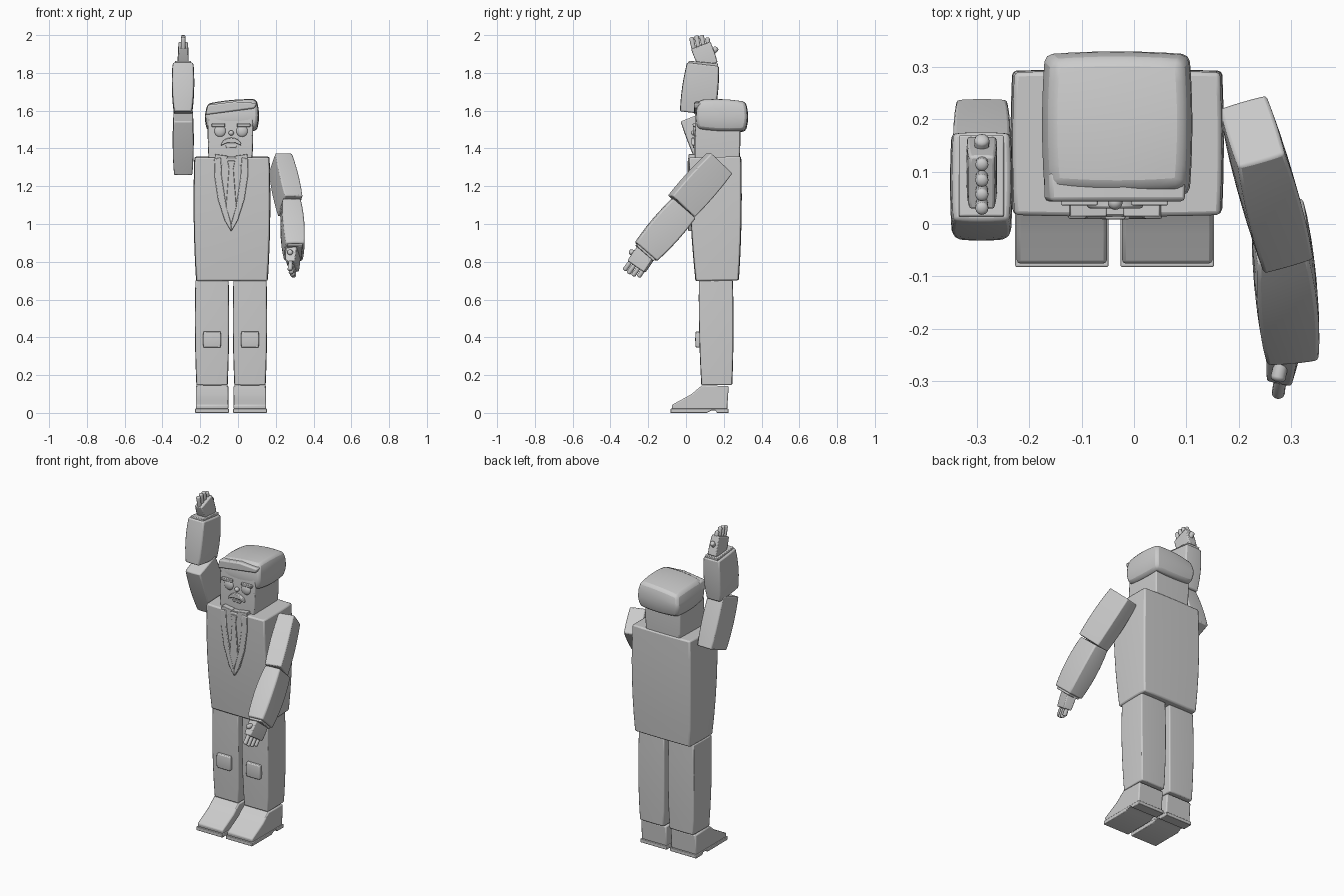
import bpy, bmesh, math
from mathutils import Vector as V

if "Cube" in bpy.data.objects:
    bpy.data.objects.remove(bpy.data.objects["Cube"])

CX = -0.036  # body centre line


def finish(name, bm, bevel=0.006):
    bmesh.ops.recalc_face_normals(bm, faces=bm.faces)
    me = bpy.data.meshes.new(name)
    bm.to_mesh(me)
    bm.free()
    ob = bpy.data.objects.new(name, me)
    bpy.context.collection.objects.link(ob)
    if bevel:
        m = ob.modifiers.new("bevel", 'BEVEL')
        m.width, m.segments = bevel, 2
        m.limit_method, m.angle_limit = 'ANGLE', math.radians(50)
    bpy.ops.object.select_all(action='DESELECT')
    bpy.context.view_layer.objects.active = ob
    ob.select_set(True)
    bpy.ops.object.shade_smooth_by_angle(angle=math.radians(35))
    return ob


def block(name, p0, p1, s0, s1, side=(1, 0, 0), bulge=0.01, bevel=0.006, cap=0.0, shape=None):
    """Softly bulging block from p0 to p1; s0 and s1 are (width, depth) at the two ends."""
    p0, p1 = V(p0), V(p1)
    axis = (p1 - p0).normalized()
    wd = V(side)
    wd = (wd - axis * wd.dot(axis)).normalized()
    dd = axis.cross(wd)
    bm = bmesh.new()
    bmesh.ops.create_cube(bm, size=2)
    bmesh.ops.subdivide_edges(bm, edges=bm.edges, cuts=5, use_grid_fill=True)
    for vt in bm.verts:
        u, v, w = vt.co
        t = (w + 1) / 2
        b = bulge * (1 - w * w)
        a = (s0[0] * (1 - t) + s1[0] * t) / 2 + b + bulge * 0.4 * (1 - v * v)
        d = (s0[1] * (1 - t) + s1[1] * t) / 2 + b + bulge * 0.4 * (1 - u * u)
        vt.co = p0.lerp(p1, t) + wd * u * a + dd * v * d + axis * w * cap * (1 - u * u * 0.5 - v * v * 0.5)
        if shape:
            shape(vt.co)
    return finish(name, bm, bevel)


def prism(name, pts, axis, lo, hi, bevel=0.004):
    """Extrude a profile along x (pts are y, z) or along y (pts are x, z)."""
    bm = bmesh.new()
    mk = (lambda p, h: (h, p[0], p[1])) if axis == 'x' else (lambda p, h: (p[0], h, p[1]))
    face = bm.faces.new([bm.verts.new(mk(p, lo)) for p in pts])
    ext = bmesh.ops.extrude_face_region(bm, geom=[face])
    off = V((hi - lo, 0, 0)) if axis == 'x' else V((0, hi - lo, 0))
    bmesh.ops.translate(bm, verts=[g for g in ext['geom'] if isinstance(g, bmesh.types.BMVert)], vec=off)
    return finish(name, bm, bevel)


def ball(name, co, r, squash=1.0):
    bm = bmesh.new()
    bmesh.ops.create_uvsphere(bm, u_segments=20, v_segments=12, radius=r)
    for v in bm.verts:
        v.co = V((v.co.x, v.co.y * squash, v.co.z)) + V(co)
    return finish(name, bm, 0)


def finger(name, a, b, r):
    """Round finger with a domed tip."""
    a, b = V(a), V(b)
    q = (b - a).to_track_quat('Z', 'Y')
    length = (b - a).length
    bm = bmesh.new()
    bmesh.ops.create_uvsphere(bm, u_segments=12, v_segments=8, radius=r)
    for v in bm.verts:
        v.co.z = v.co.z * 0.6 + (length - r * 0.6 if v.co.z > -1e-5 else r * 0.6)
        v.co = a + q @ v.co
    return finish(name, bm, 0)


def hand(tag, wrist, along, across, lengths, lean):
    """Palm, four fingers and a thumb; across points to the thumb side."""
    wrist, along, across, lean = V(wrist), V(along).normalized(), V(across).normalized(), V(lean).normalized()
    tip = wrist + along * 0.085
    normal = along.cross(across)
    block(tag + "_palm", wrist - along * 0.03, tip, (0.056, 0.10), (0.048, 0.108), normal, 0.002, 0.005)
    for i, ln in enumerate(lengths):
        base = tip + across * (-0.041 + 0.0275 * i)
        finger(f"{tag}_finger_{i + 1}", base - lean * 0.012, base + lean * ln, 0.0125)
    root = wrist + along * 0.022 + across * 0.035
    finger(tag + "_thumb", root, root + across * 0.042 + along * 0.022, 0.0145)


# jacket
block("jacket_torso", (CX + 0.004, 0.165, 0.70), (CX + 0.004, 0.153, 1.355), (0.374, 0.224), (0.392, 0.272),
      bulge=0.008, bevel=0.008)

# head and hair
block("head", (CX - 0.004, 0.165, 1.34), (CX - 0.004, 0.17, 1.61), (0.228, 0.235), (0.232, 0.225), bulge=0.004)


def tilt_hair(co):
    if co.z > 1.58:
        co.z += (co.x - CX) * 0.09


block("hair_cap", (CX + 0.004, 0.187, 1.502), (CX + 0.004, 0.192, 1.64), (0.25, 0.245), (0.245, 0.235),
      bulge=0.014, bevel=0.014, cap=0.016, shape=tilt_hair)
prism("hair_fringe", [(-0.172, 1.578), (0.088, 1.612), (0.1, 1.64), (-0.02, 1.648), (-0.16, 1.63)],
      'y', 0.043, 0.10, 0.008)

# face
for s, tag in ((-1, "right"), (1, "left")):
    x = CX - 0.001
    ball(tag + "_eye", (x + s * 0.058, 0.05, 1.492), 0.031, 0.45)
    block(tag + "_eyebrow", (x + s * 0.067, 0.047, 1.514), (x + s * 0.067, 0.047, 1.532),
          (0.07, 0.02), (0.07, 0.024), bulge=0, bevel=0.003)
ball("nose", (CX, 0.041, 1.482), 0.014)
arc = [(CX + 0.054 * math.cos(math.pi * i / 10), 1.415 + 0.042 * math.sin(math.pi * i / 10)) for i in range(11)]
prism("moustache", arc + [(CX - 0.025, 1.428), (CX + 0.025, 1.428)], 'y', 0.03, 0.07)
block("lower_lip", (CX, 0.045, 1.402), (CX, 0.045, 1.416), (0.05, 0.016), (0.06, 0.016), bulge=0, bevel=0.003)

# lapels, shirt, collar and tie
for s, tag in ((-1, "right"), (1, "left")):
    P = lambda pts: [(CX + s * a, b) for a, b in pts]
    prism(tag + "_lapel", P([(0.055, 1.352), (0.09, 1.345), (0.088, 1.25), (0.07, 1.13), (0.035, 1.02), (0.0, 0.96),
                             (0.0, 1.0), (0.03, 1.12), (0.05, 1.25)]), 'y', 0.010, 0.05)
    prism(tag + "_collar", P([(0.015, 1.36), (0.085, 1.37), (0.088, 1.345), (0.05, 1.305)]), 'y', 0.014, 0.05, 0.003)
prism("shirt_front", [(CX - 0.06, 1.358), (CX + 0.06, 1.358), (CX + 0.05, 1.2), (CX, 1.0), (CX - 0.05, 1.2)],
      'y', 0.017, 0.06, 0.002)
prism("tie", [(CX - 0.02, 1.335), (CX + 0.02, 1.335), (CX + 0.012, 1.295), (CX + 0.028, 1.09), (CX, 1.0),
              (CX - 0.028, 1.09), (CX - 0.012, 1.295)], 'y', 0.009, 0.05, 0.003)

# legs, knee patches and shoes
for s, tag in ((-1, "right"), (1, "left")):
    x = CX - 0.001 + s * 0.1005
    block(tag + "_leg", (x, 0.163, 0.147), (x, 0.158, 0.703), (0.162, 0.160), (0.172, 0.176), bulge=0.005)
    block(tag + "_knee_patch", (x, 0.07, 0.345), (x, 0.07, 0.432), (0.088, 0.034), (0.088, 0.034),
          bulge=0.003, bevel=0.005)
    prism(tag + "_shoe", [(-0.074, 0.018), (-0.076, 0.042), (-0.02, 0.072), (0.03, 0.1), (0.085, 0.146),
                          (0.226, 0.142), (0.218, 0.018)], 'x', x - 0.086, x + 0.086, 0.007)
    prism(tag + "_sole", [(-0.082, 0), (0.11, 0), (0.135, 0.013), (0.155, 0.013), (0.165, 0), (0.225, 0),
                          (0.225, 0.022), (-0.082, 0.022)], 'x', x - 0.089, x + 0.089, 0.003)

# raised right arm
block("right_upper_arm", (-0.29, 0.163, 1.288), (-0.29, 0.048, 1.573), (0.096, 0.162), (0.10, 0.162),
      bulge=0.005, bevel=0.006)
block("right_forearm", (-0.291, 0.06, 1.586), (-0.291, 0.09, 1.845), (0.092, 0.18), (0.106, 0.165),
      bulge=0.007, bevel=0.007)
block("right_cuff", (-0.291, 0.09, 1.835), (-0.291, 0.092, 1.857), (0.086, 0.155), (0.086, 0.155), bulge=0, bevel=0.003)
hand("right", (-0.29, 0.109, 1.866), (0, -0.36, 0.93), (0, 0.93, 0.36), (0.06, 0.059, 0.051, 0.028), (0, -0.2, 1))

# lowered left arm reaching forward
block("left_upper_arm", (0.225, 0.178, 1.322), (0.277, -0.024, 1.094), (0.092, 0.158), (0.098, 0.166),
      (1, 0.26, -0.06), bulge=0.005)
block("left_forearm", (0.279, -0.012, 1.083), (0.298, -0.212, 0.853), (0.096, 0.156), (0.098, 0.146),
      (1, 0.09, 0), bulge=0.008, bevel=0.007)
block("left_cuff", (0.297, -0.205, 0.861), (0.298, -0.22, 0.844), (0.082, 0.125), (0.08, 0.122),
      (1, 0.09, 0), bulge=0, bevel=0.003)
hand("left", (0.292, -0.215, 0.845), (-0.05, -0.56, -0.83), (-0.22, -0.8, 0.56), (0.04, 0.052, 0.056, 0.054),
     (-0.08, -0.58, -0.82))
